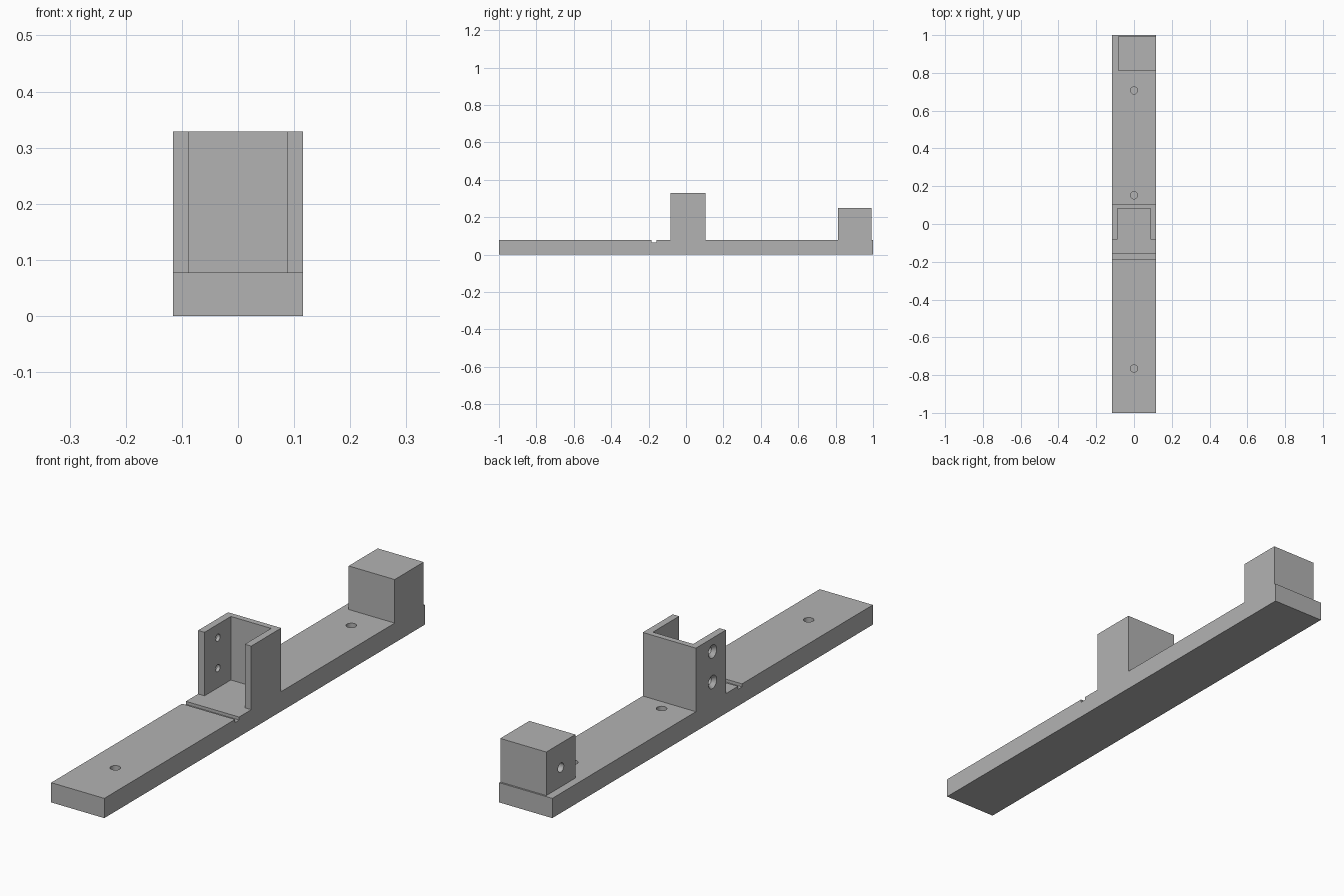
import bpy, bmesh
from math import pi, radians
from mathutils import Matrix, Vector

cube = bpy.data.objects.get("Cube")
if cube:
    bpy.data.objects.remove(cube, do_unlink=True)

HALF_W, BAR_TOP = 0.116, 0.078

grey = bpy.data.materials.new("plain grey")
grey.use_nodes = True
grey.diffuse_color = (0.45, 0.45, 0.45, 1)
grey.node_tree.nodes["Principled BSDF"].inputs["Base Color"].default_value = grey.diffuse_color


def add_object(name, bm):
    bmesh.ops.recalc_face_normals(bm, faces=bm.faces)
    mesh = bpy.data.meshes.new(name)
    bm.to_mesh(mesh)
    bm.free()
    mesh.materials.append(grey)
    obj = bpy.data.objects.new(name, mesh)
    bpy.context.collection.objects.link(obj)
    return obj


def extrude(name, points, direction):
    """Extrude a closed profile along a vector."""
    bm = bmesh.new()
    face = bm.faces.new([bm.verts.new(p) for p in points])
    result = bmesh.ops.extrude_face_region(bm, geom=[face], use_keep_orig=True)
    moved = [v for v in result["geom"] if isinstance(v, bmesh.types.BMVert)]
    bmesh.ops.translate(bm, verts=moved, vec=Vector(direction))
    return add_object(name, bm)


def drill(obj, start, end, r_start, r_end):
    """Cut a round or conical hole between two points."""
    start, end = Vector(start), Vector(end)
    axis = end - start
    bm = bmesh.new()
    place = Matrix.Translation((start + end) / 2) @ axis.to_track_quat("Z", "Y").to_matrix().to_4x4()
    bmesh.ops.create_cone(bm, cap_ends=True, segments=32, radius1=r_start,
                          radius2=r_end, depth=axis.length, matrix=place)
    cutter = add_object("hole_cutter", bm)
    cutter.hide_render = True
    mod = obj.modifiers.new("hole", "BOOLEAN")
    mod.operation, mod.solver, mod.object = "DIFFERENCE", "EXACT", cutter
    bpy.context.view_layer.objects.active = obj
    bpy.ops.object.modifier_apply(modifier=mod.name)
    bpy.data.objects.remove(cutter, do_unlink=True)


# Base bar: side profile with a shallow cross groove
side = [(-1, 0), (1, 0), (1, BAR_TOP), (-0.159, BAR_TOP), (-0.159, 0.066),
        (-0.184, 0.066), (-0.184, BAR_TOP), (-1, BAR_TOP)]
bar = extrude("base_bar", [(-HALF_W, y, z) for y, z in side], (2 * HALF_W, 0, 0))
for y in (-0.765, 0.152, 0.707):
    drill(bar, (0, y, BAR_TOP + 0.02), (0, y, 0.02), 0.019, 0.019)

# U-shaped bracket, open to the front
FRONT, BACK, INNER, INNER_BACK = -0.083, 0.104, 0.088, 0.081
plan = [(-HALF_W, FRONT), (-INNER, FRONT), (-INNER, INNER_BACK), (INNER, INNER_BACK),
        (INNER, FRONT), (HALF_W, FRONT), (HALF_W, BACK), (-HALF_W, BACK)]
bracket = extrude("bracket", [(x, y, BAR_TOP) for x, y in plan], (0, 0, 0.251))

# Countersunk screw holes through one bracket wall
for z in (0.156, 0.276):
    drill(bracket, (-0.14, 0, z), (-0.06, 0, z), 0.014, 0.014)
    drill(bracket, (-HALF_W - 0.01, 0, z), (-HALF_W + 0.015, 0, z), 0.034, 0.014)

# End block with a blind side hole
X0, Y0, Y1 = -0.085, 0.812, 0.993
foot = [(X0, Y0), (HALF_W, Y0), (HALF_W, Y1), (X0, Y1)]
block = extrude("end_block", [(x, y, BAR_TOP) for x, y in foot], (0, 0, 0.172))
drill(block, (X0 - 0.02, 0.902, 0.154), (X0 + 0.1, 0.902, 0.154), 0.018, 0.018)

# Smooth hole walls, sharp edges elsewhere
bpy.ops.object.select_all(action="DESELECT")
for obj in (bar, bracket, block):
    obj.select_set(True)
bpy.context.view_layer.objects.active = bar
bpy.ops.object.shade_smooth_by_angle(angle=radians(30))
